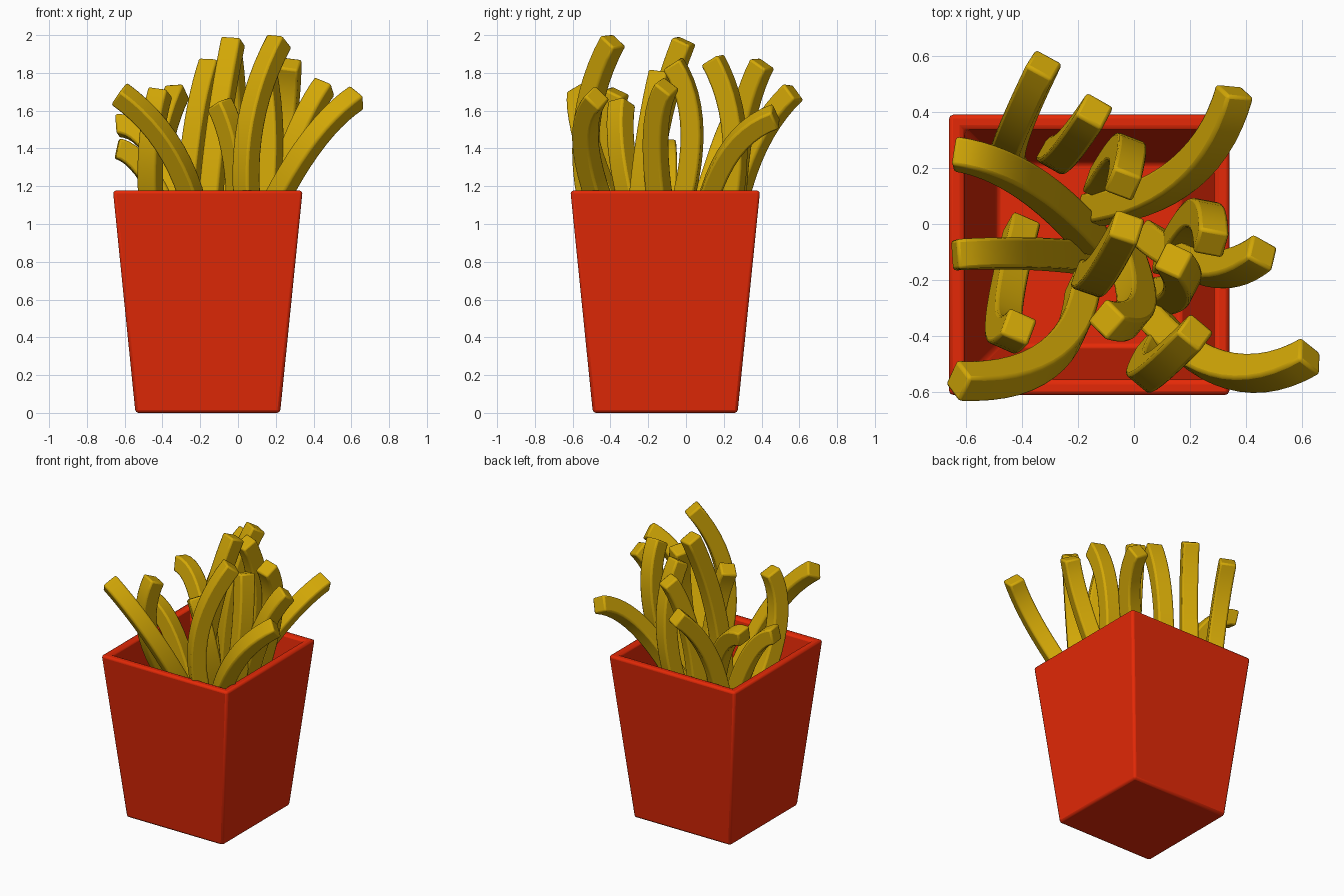
import bpy, bmesh, math
from mathutils import Vector

if "Cube" in bpy.data.objects:
    bpy.data.objects.remove(bpy.data.objects["Cube"])


def material(name, rgb):
    m = bpy.data.materials.new(name)
    m.diffuse_color = (*rgb, 1)
    m.use_nodes = True
    m.node_tree.nodes["Principled BSDF"].inputs["Base Color"].default_value = m.diffuse_color
    return m


RED = material("carton_red", (0.78, 0.022, 0.002))
YELLOW = material("fry_yellow", (0.65, 0.39, 0.002))
CORNERS = ((-1, -1), (1, -1), (1, 1), (-1, 1))


def loft(name, rings, mat, bevel):
    """Skin four-corner rings, cap both ends, bevel and smooth."""
    bm = bmesh.new()
    rows = [[bm.verts.new(p) for p in r] for r in rings]
    for a, b in zip(rows, rows[1:]):
        for i in range(4):
            j = (i + 1) % 4
            bm.faces.new((a[i], a[j], b[j], b[i]))
    bm.faces.new(rows[0])
    bm.faces.new(rows[-1])
    bmesh.ops.recalc_face_normals(bm, faces=bm.faces)
    me = bpy.data.meshes.new(name)
    bm.to_mesh(me)
    bm.free()
    ob = bpy.data.objects.new(name, me)
    bpy.context.collection.objects.link(ob)
    me.materials.append(mat)
    b = ob.modifiers.new("bevel", 'BEVEL')
    b.width = bevel
    b.segments = 2
    b.limit_method = 'ANGLE'
    b.angle_limit = 0.7
    bpy.ops.object.select_all(action='DESELECT')
    ob.select_set(True)
    bpy.context.view_layer.objects.active = ob
    bpy.ops.object.shade_smooth_by_angle(angle=0.7)


# Tapered open carton: outer wall, rim, inner wall, inner floor
levels = [(0.383, 0.0), (0.502, 1.177), (0.447, 1.177), (0.332, 0.05)]
loft("carton", [[(-0.16 + sx * h, -0.11 + sy * h, z) for sx, sy in CORNERS]
                for h, z in levels], RED, 0.016)


def fry(name, tip, bend, base_xy, length=1.13, r=0.054, steps=14):
    """Square bar along an arc; all fries have one length, which sets base height."""
    a, m = Vector(tip), Vector(bend)
    rest = length - (a - m).length
    flat = (Vector(base_xy) - m.xy).length
    drop = math.sqrt(max(rest * rest - flat * flat, 0.01))
    b = Vector((*base_xy, m.z - drop))
    c = 2 * m - (a + b) / 2          # arc control point, so it passes the bend
    n = (b - a).cross(m - a).normalized()
    rings = []
    for i in range(steps + 1):
        t = i / steps
        p = a * (1 - t) ** 2 + c * 2 * t * (1 - t) + b * t * t
        u = n.cross(((c - a) * (1 - t) + (b - c) * t).normalized())
        rings.append([p + u * (sx * r) + n * (sy * r) for sx, sy in CORNERS])
    loft(name, rings, YELLOW, 0.012)


# Fries: tip, bend, base position on plan
FRIES = [
    [(-.32, .57, 1.70), (-.435, .31, 1.28), (-.45, .21)],
    [(-.14, .405, 1.85), (-.235, .275, 1.40), (-.28, .25)],
    [(.36, .475, 1.57), (.18, .18, 1.29), (-.15, .05)],
    [(-.64, .25, 1.52), (-.39, .155, 1.30), (-.15, -.06)],
    [(-.04, .14, 1.87), (-.03, .26, 1.38), (-.12, .14)],
    [(-.64, -.11, 1.40), (-.40, -.105, 1.12), (-.18, -.12)],
    [(-.025, -.01, 1.97), (-.115, -.165, 1.42), (-.16, -.19)],
    [(.275, -.07, 1.85), (.235, .03, 1.40), (.12, -.14)],
    [(.14, -.13, 1.80), (.17, -.22, 1.28), (.08, -.26)],
    [(.46, -.10, 1.73), (.27, -.16, 1.35), (.06, -.05)],
    [(-.41, -.365, 1.70), (-.465, -.345, 1.25), (-.40, -.01)],
    [(-.63, -.56, 1.69), (-.31, -.485, 1.31), (-.18, -.22)],
    [(-.10, -.34, 1.64), (.005, -.31, 1.20), (-.03, -.11)],
    [(.22, -.385, 1.97), (.055, -.53, 1.46), (.08, -.44)],
    [(.63, -.47, 1.67), (.325, -.52, 1.34), (.04, -.30)],
]
for i, f in enumerate(FRIES):
    fry(f"fry_{i + 1:02d}", *f)
